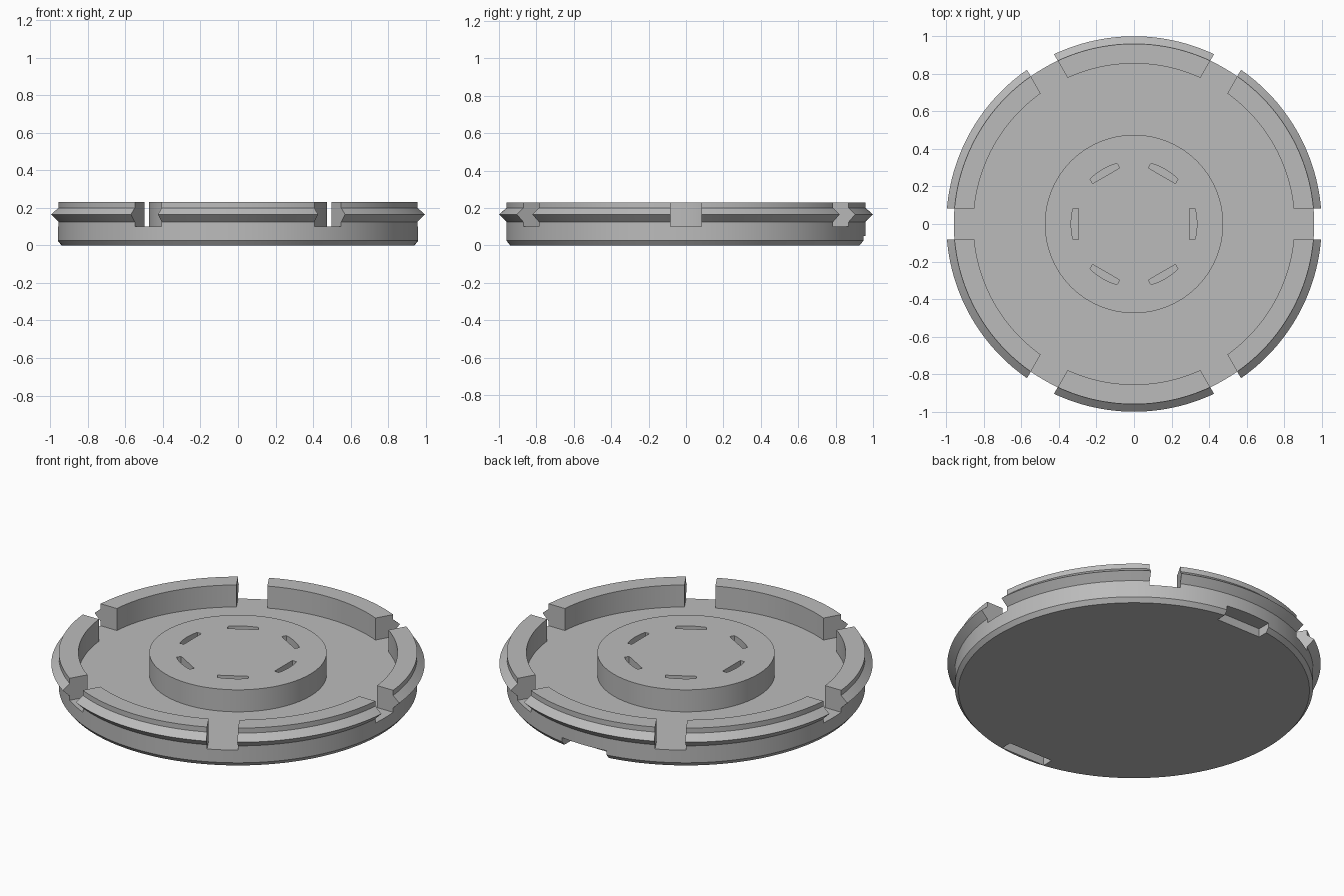
import bpy, bmesh, math
from mathutils import Matrix, Vector

cube = bpy.data.objects.get("Cube")
if cube:
    bpy.data.objects.remove(cube, do_unlink=True)

SEGMENTS = 180
FLOOR, TOP = 0.10, 0.23

grey = bpy.data.materials.new("plastic grey")
grey.use_nodes = True
colour = (0.5, 0.5, 0.5, 1)
grey.diffuse_color = colour
grey.node_tree.nodes["Principled BSDF"].inputs["Base Color"].default_value = colour


def make_object(name, bm):
    bmesh.ops.recalc_face_normals(bm, faces=bm.faces[:])
    mesh = bpy.data.meshes.new(name)
    bm.to_mesh(mesh)
    bm.free()
    mesh.materials.append(grey)
    obj = bpy.data.objects.new(name, mesh)
    bpy.context.collection.objects.link(obj)
    return obj


def lathe(name, profile):
    """Revolve an (r, z) profile that starts and ends on flat caps."""
    bm = bmesh.new()
    rings = []
    for r, z in profile:
        rings.append([bm.verts.new((r * math.cos(a), r * math.sin(a), z))
                      for a in (math.tau * i / SEGMENTS for i in range(SEGMENTS))])
    for low, high in zip(rings, rings[1:]):
        for i in range(SEGMENTS):
            j = (i + 1) % SEGMENTS
            bm.faces.new((low[i], low[j], high[j], high[i]))
    bm.faces.new(rings[0])
    bm.faces.new(rings[-1])
    return make_object(name, bm)


def prism(bm, outline, z0, z1, angle=0):
    """Extrude an (x, y) outline from z0 to z1, turned about the z axis."""
    turn = Matrix.Rotation(angle, 3, 'Z')
    bottom = [bm.verts.new(turn @ Vector((x, y, z0))) for x, y in outline]
    top = [bm.verts.new(turn @ Vector((x, y, z1))) for x, y in outline]
    bm.faces.new(bottom)
    bm.faces.new(top)
    for i in range(len(outline)):
        j = (i + 1) % len(outline)
        bm.faces.new((bottom[i], bottom[j], top[j], top[i]))


def box(x0, x1, y0, y1):
    return [(x0, y0), (x1, y0), (x1, y1), (x0, y1)]


# Cap: chamfered base, outer ridge, raised rim, floor and central boss
cap = lathe("lens_cap", [
    (0.94, 0), (0.96, 0.025), (0.96, 0.125), (1.0, 0.165), (0.96, 0.2),
    (0.96, TOP), (0.855, TOP), (0.855, FLOOR), (0.475, FLOOR), (0.475, TOP)])

# Cutters: six rim gaps, six curved slots in the boss, two pockets below
bm = bmesh.new()
half = 0.083
ARC = 8
slot = [(0.297, -half), (0.297, half)]
for i in range(ARC + 1):
    y = half - 2 * half * i / ARC
    slot.append((math.sqrt(0.335 ** 2 - y * y), y))
for k in range(6):
    angle = k * math.tau / 6
    prism(bm, box(0.7, 1.1, -half, half), FLOOR, 0.3, angle)
    prism(bm, slot, FLOOR, 0.3, angle)
prism(bm, box(-0.145, 0.145, 0.87, 1.1), -0.1, 0.05)
prism(bm, box(-0.145, 0.145, -0.925, -0.86), -0.1, 0.05)
cutter = make_object("gap_cutter", bm)
cutter.hide_render = True

cut = cap.modifiers.new("gaps", 'BOOLEAN')
cut.operation = 'DIFFERENCE'
cut.solver = 'EXACT'
cut.object = cutter
bpy.ops.object.select_all(action='DESELECT')
bpy.context.view_layer.objects.active = cap
cap.select_set(True)
bpy.ops.object.modifier_apply(modifier=cut.name)
bpy.data.objects.remove(cutter, do_unlink=True)
bpy.ops.object.shade_smooth_by_angle(angle=math.radians(20))
